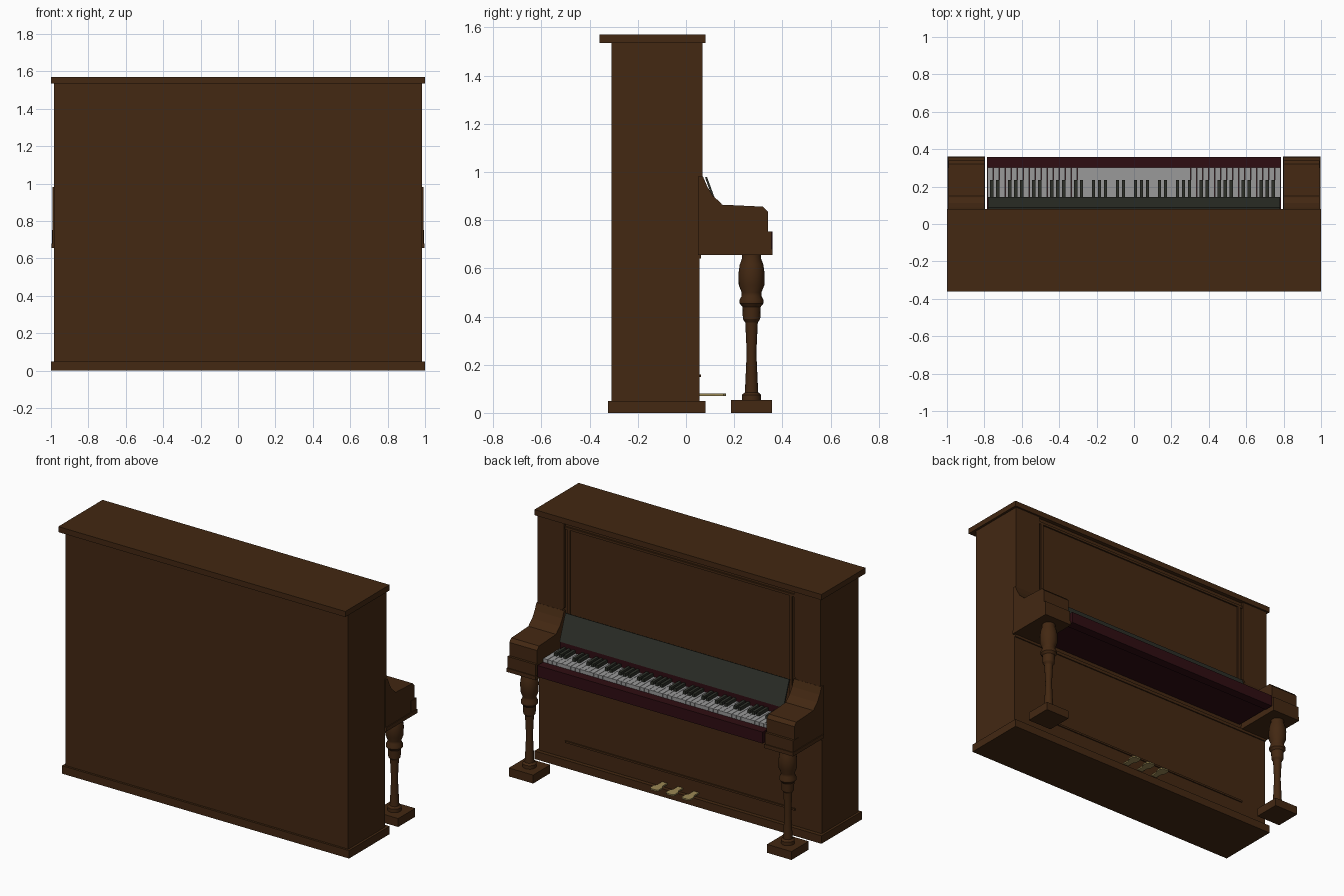
import bpy, bmesh, math

if "Cube" in bpy.data.objects:
    bpy.data.objects.remove(bpy.data.objects["Cube"])


def material(name, rgb):
    m = bpy.data.materials.new(name)
    m.diffuse_color = (*rgb, 1)
    m.use_nodes = True
    m.node_tree.nodes["Principled BSDF"].inputs["Base Color"].default_value = m.diffuse_color
    return m


WOOD = material("dark_wood", (0.056, 0.021, 0.006))
RED = material("dark_red", (0.028, 0.004, 0.006))
BLACK = material("charcoal", (0.027, 0.030, 0.022))
IVORY = material("ivory", (0.32, 0.32, 0.32))
BRASS = material("brass", (0.33, 0.25, 0.09))


def finish(name, bm, mat):
    bmesh.ops.recalc_face_normals(bm, faces=bm.faces)
    me = bpy.data.meshes.new(name)
    bm.to_mesh(me)
    bm.free()
    me.materials.append(mat)
    ob = bpy.data.objects.new(name, me)
    bpy.context.collection.objects.link(ob)
    return ob


def add_box(bm, x0, x1, y0, y1, z0, z1):
    verts = bmesh.ops.create_cube(bm, size=1)["verts"]
    for v in verts:
        v.co = ((x0 + x1) / 2 + v.co.x * (x1 - x0),
                (y0 + y1) / 2 + v.co.y * (y1 - y0),
                (z0 + z1) / 2 + v.co.z * (z1 - z0))


def box(name, mat, *size):
    bm = bmesh.new()
    add_box(bm, *size)
    return finish(name, bm, mat)


def prism(name, mat, points, place, d0, d1):
    """Extrude a 2D outline from d0 to d1; place(u, v, d) gives the 3D point."""
    bm = bmesh.new()
    a = [bm.verts.new(place(u, v, d0)) for u, v in points]
    b = [bm.verts.new(place(u, v, d1)) for u, v in points]
    bm.faces.new(a)
    bm.faces.new(b)
    for i in range(len(a)):
        j = (i + 1) % len(a)
        bm.faces.new((a[i], a[j], b[j], b[i]))
    return finish(name, bm, mat)


def side_prism(name, mat, points, x0, x1):
    return prism(name, mat, points, lambda u, v, d: (d, u, v), x0, x1)


def lathe(name, mat, profile, cx, cy, sides=16):
    bm = bmesh.new()
    rings = []
    for r, z in profile:
        rings.append([bm.verts.new((cx + r * math.cos(2 * math.pi * i / sides),
                                    cy + r * math.sin(2 * math.pi * i / sides), z))
                      for i in range(sides)])
    for lo, hi in zip(rings, rings[1:]):
        for i in range(sides):
            j = (i + 1) % sides
            bm.faces.new((lo[i], lo[j], hi[j], hi[i]))
    bm.faces.new(rings[0])
    bm.faces.new(rings[-1])
    ob = finish(name, bm, mat)
    bpy.ops.object.select_all(action='DESELECT')
    ob.select_set(True)
    bpy.context.view_layer.objects.active = ob
    bpy.ops.object.shade_smooth_by_angle(angle=math.radians(30))
    return ob


# Cabinet
box("cabinet", WOOD, -0.985, 0.985, -0.31, 0.055, 0.05, 1.535)
box("plinth", WOOD, -1, 1, -0.323, 0.08, 0, 0.05)
box("lid", WOOD, -1, 1, -0.36, 0.08, 1.535, 1.57)

# Panel mouldings
box("lower_moulding", WOOD, -0.8, 0.8, 0.05, 0.062, 0.148, 0.160)
box("shelf_moulding", WOOD, -0.985, 0.985, 0.05, 0.062, 0.64, 0.66)
box("upper_moulding", WOOD, -0.80, 0.80, 0.05, 0.064, 1.495, 1.510)

ARM = [(0.05, 0.68), (0.34, 0.68), (0.34, 0.835), (0.32, 0.856), (0.15, 0.864),
       (0.14, 0.876), (0.112, 0.90), (0.088, 0.94), (0.07, 0.982), (0.05, 0.982)]
LEG = [(0.040, 0.05), (0.040, 0.075), (0.028, 0.085), (0.026, 0.12), (0.020, 0.25),
       (0.026, 0.375), (0.036, 0.39), (0.038, 0.44), (0.050, 0.455), (0.050, 0.468),
       (0.041, 0.485), (0.041, 0.50), (0.053, 0.53), (0.054, 0.58), (0.049, 0.615),
       (0.040, 0.64), (0.040, 0.66)]

for s, side in ((1, "left"), (-1, "right")):
    # Pilasters and upright strips beside the music panel
    prism(side + "_pilaster", WOOD,
          [(0.80, 1.535), (0.80, 1.0), (0.83, 0.97), (0.985, 0.97), (0.985, 1.535)],
          lambda u, v, d: (s * u, d, v), 0.05, 0.069)
    box(side + "_strip", WOOD, *sorted((s * 0.765, s * 0.785)), 0.05, 0.064, 0.86, 1.51)
    # Key arms with their base plate and front block
    side_prism(side + "_arm", WOOD, ARM, s * 0.80, s * 0.993)
    box(side + "_arm_plate", WOOD, *sorted((s * 0.797, s * 0.998)), 0.05, 0.36, 0.656, 0.68)
    box(side + "_arm_block", WOOD, *sorted((s * 0.80, s * 0.995)), 0.30, 0.355, 0.68, 0.752)
    # Turned legs on square feet
    lathe(side + "_leg", WOOD, LEG, s * 0.9, 0.272)
    box(side + "_foot", WOOD, *sorted((s * 0.815, s * 0.985)), 0.187, 0.357, 0, 0.053)

# Key bed, slip and felt
box("key_bed", RED, -0.785, 0.785, 0.05, 0.31, 0.685, 0.745)
box("key_slip", RED, -0.785, 0.785, 0.30, 0.358, 0.68, 0.752)
box("felt", RED, -0.78, 0.78, 0.115, 0.142, 0.745, 0.825)

# Slanted fallboard
side_prism("fallboard", BLACK,
           [(0.145, 0.822), (0.137, 0.818), (0.079, 0.977), (0.087, 0.980)], -0.78, 0.78)

# Keyboard: seven octaves
KEYS = 49
pitch = 1.57 / KEYS
white, black = bmesh.new(), bmesh.new()
for k in range(KEYS):
    x = -0.785 + k * pitch
    add_box(white, x + 0.001, x + pitch - 0.001, 0.14, 0.301, 0.744, 0.775)
    if k % 7 in (1, 2, 4, 5, 6):
        add_box(black, x - 0.017, x + 0.001, 0.14, 0.235, 0.77, 0.795)
finish("white_keys", white, IVORY)
finish("black_keys", black, BLACK)

# Pedals
for i in (-1, 0, 1):
    prism("pedal", BRASS,
          [(-0.018, 0.05), (0.018, 0.05), (0.018, 0.10), (0.03, 0.12), (0.03, 0.155),
           (0.02, 0.166), (-0.02, 0.166), (-0.03, 0.155), (-0.03, 0.12), (-0.018, 0.10)],
          lambda u, v, d: (i * 0.11 + u, v, d), 0.071, 0.080)
